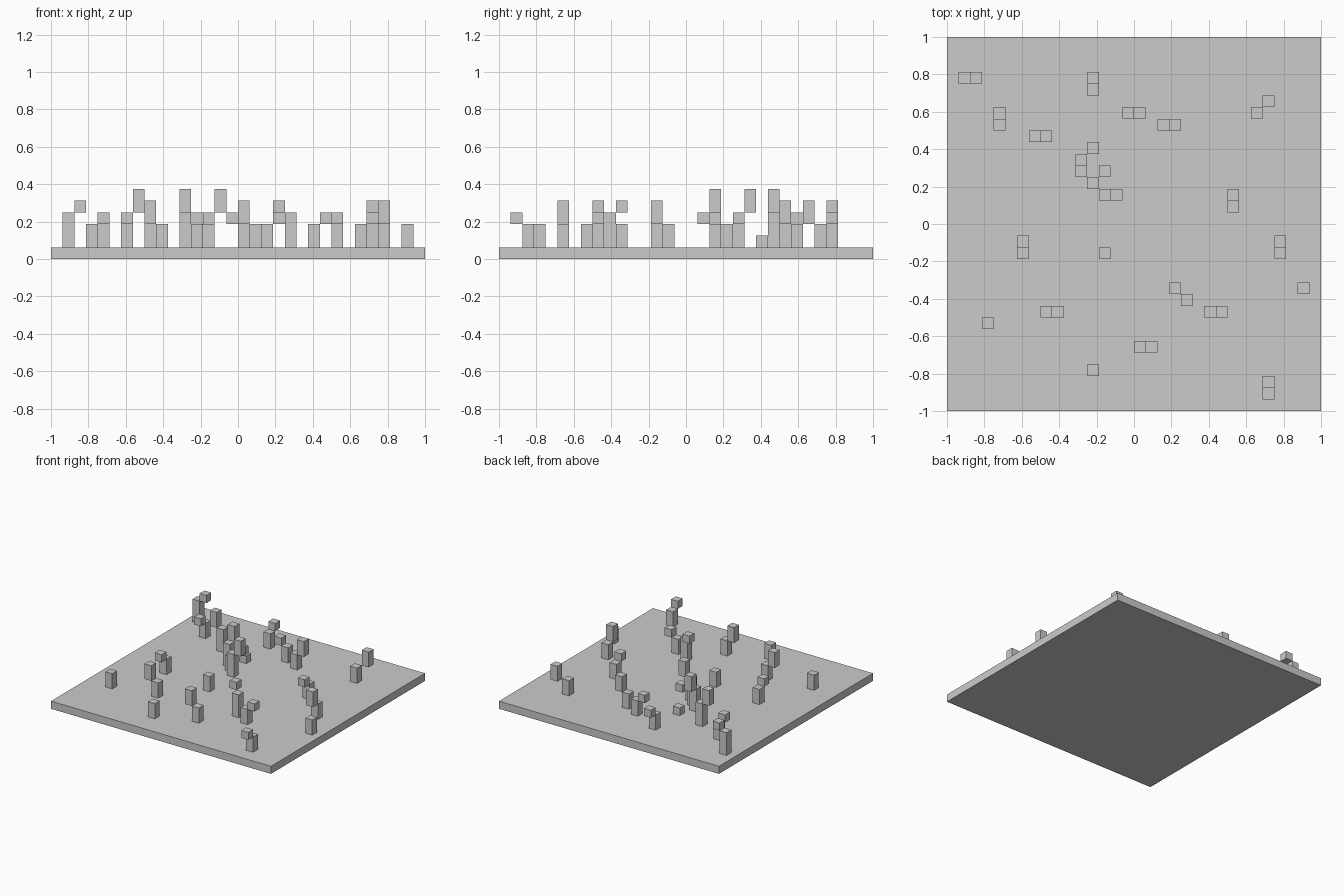
import bpy, bmesh
from mathutils import Matrix, Vector

if "Cube" in bpy.data.objects:
    bpy.data.objects.remove(bpy.data.objects["Cube"])

U = 2 / 32  # one grid cell


def boxes(name, items):
    """Mesh of boxes; each item is (low corner, high corner) in cells."""
    bm = bmesh.new()
    for lo, hi in items:
        lo, hi = Vector(lo), Vector(hi)
        c = ((lo + hi) / 2 - Vector((16, 16, 0))) * U
        m = Matrix.Translation(c) @ Matrix.Diagonal((*((hi - lo) * U), 1))
        bmesh.ops.create_cube(bm, size=1, matrix=m)
    me = bpy.data.meshes.new(name)
    bm.to_mesh(me)
    bm.free()
    ob = bpy.data.objects.new(name, me)
    bpy.context.collection.objects.link(ob)


def column(i, j, base, height):
    return (i, j, base), (i + 1, j + 1, base + height)


# Ground slab
boxes("ground_slab", [((0, 0, 0), (32, 32, 1))])

# Plants: stem cell, stem height, tip offset, tip height (0 = no tip)
plants = [
    (1, 28, 3, 1, 0, 1), (4, 25, 2, 0, -1, 1), (8, 23, 3, -1, 0, 2),
    (12, 27, 2, 0, 1, 1), (16, 25, 2, -1, 0, 1), (18, 24, 2, 1, 0, 2),
    (26, 25, 2, 1, 1, 2), (11, 20, 3, 0, 1, 2), (12, 19, 2, 1, 1, 1),
    (13, 18, 3, 1, 0, 2), (24, 18, 2, 0, -1, 1), (6, 14, 2, 0, -1, 1),
    (28, 14, 2, 0, -1, 2), (20, 9, 3, -1, 1, 1), (9, 8, 2, -1, 0, 2),
    (22, 8, 2, 1, 0, 1), (17, 5, 2, -1, 0, 2), (27, 2, 2, 0, -1, 1),
    (12, 22, 1, 0, 0, 0), (13, 13, 2, 0, 0, 0), (30, 10, 2, 0, 0, 0),
    (3, 7, 2, 0, 0, 0), (12, 3, 2, 0, 0, 0),
]
for n, (i, j, h, dx, dy, tip) in enumerate(plants, 1):
    parts = [column(i, j, 1, h)]
    if tip:
        parts.append(column(i + dx, j + dy, 1 + h, tip))
    boxes(f"bent_stalk_{n}", parts)
